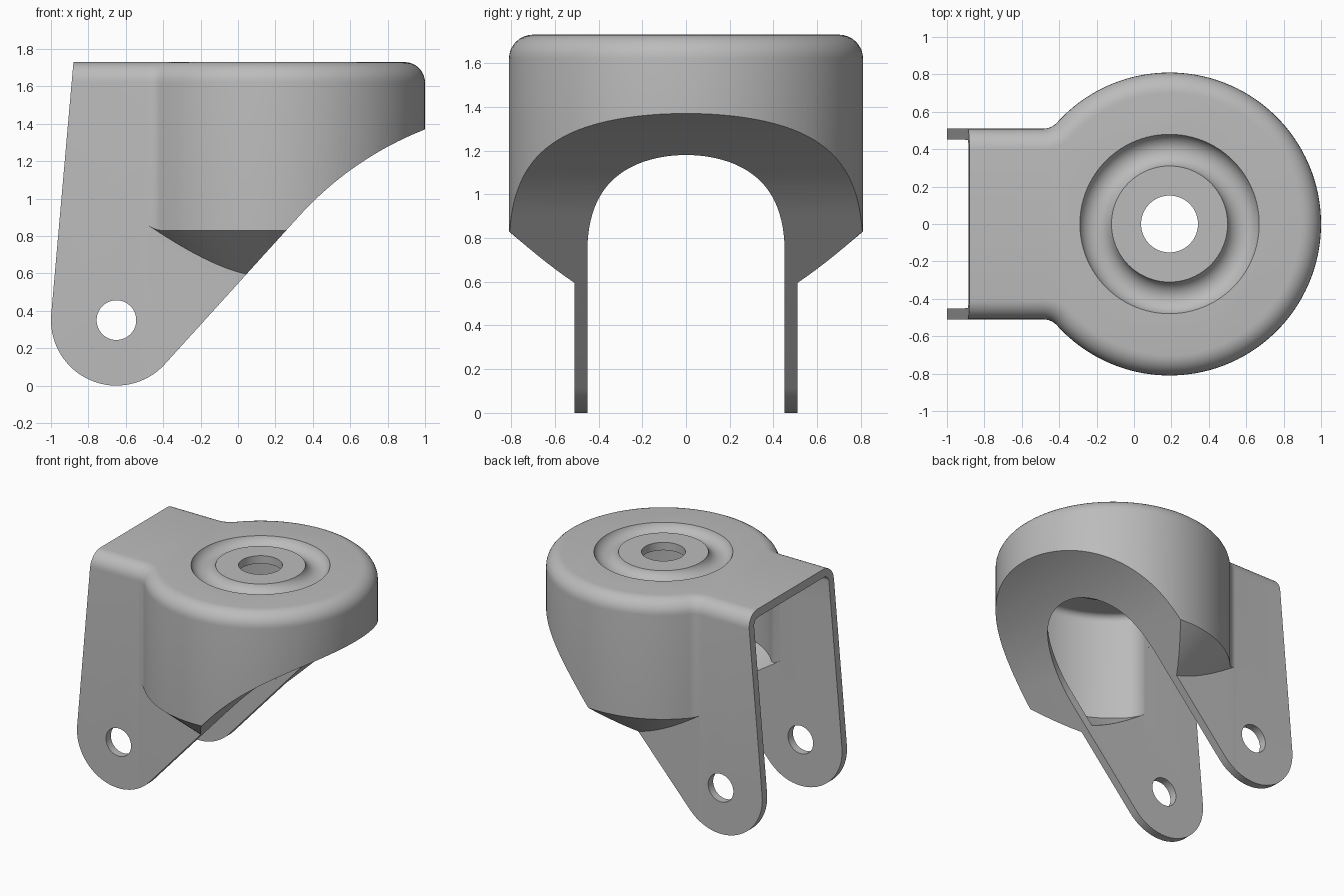
import bpy, bmesh
from math import sin, cos, atan2, hypot, sqrt, pi, radians

if "Cube" in bpy.data.objects:
    bpy.data.objects.remove(bpy.data.objects["Cube"])

AXIS, RADIUS, HALF, TOP = 0.19, 0.81, 0.51, 1.73
THICK, ROUND, BLEND = 0.06, 0.11, 0.1
EPS = 0.0005


def arc(cx, cy, r, a0, a1, n):
    return [(cx + r * cos(a0 + (a1 - a0) * i / n), cy + r * sin(a0 + (a1 - a0) * i / n))
            for i in range(n + 1)]


def finish(bm, name):
    bmesh.ops.recalc_face_normals(bm, faces=bm.faces)
    mesh = bpy.data.meshes.new(name)
    bm.to_mesh(mesh)
    bm.free()
    ob = bpy.data.objects.new(name, mesh)
    bpy.context.collection.objects.link(ob)
    return ob


def loft(name, rings, clip_side=0):
    """Skin equal closed rings and cap both ends, optionally keeping one side only."""
    bm = bmesh.new()
    rows = [[bm.verts.new(p) for p in ring] for ring in rings]
    n = len(rows[0])
    for a, b in zip(rows, rows[1:]):
        for i in range(n):
            j = (i + 1) % n
            bm.faces.new((a[i], a[j], b[j], b[i]))
    bm.faces.new(rows[0])
    bm.faces.new(rows[-1])
    if clip_side:
        bmesh.ops.bisect_plane(bm, geom=bm.verts[:] + bm.edges[:] + bm.faces[:],
                               plane_co=(0, clip_side * (HALF + EPS), 0),
                               plane_no=(0, clip_side, 0), clear_inner=True)
        bmesh.ops.holes_fill(bm, edges=[e for e in bm.edges if e.is_boundary], sides=0)
    return finish(bm, name)


def side_prism(name, pts):
    return loft(name, [[(x, y, z) for x, z in pts] for y in (-1.2, 1.2)])


def combine(target, cutter, operation="DIFFERENCE"):
    mod = target.modifiers.new("cut", "BOOLEAN")
    mod.operation, mod.solver, mod.object = operation, "EXACT", cutter
    bpy.ops.object.select_all(action="DESELECT")
    bpy.context.view_layer.objects.active = target
    target.select_set(True)
    bpy.ops.object.modifier_apply(modifier=mod.name)
    bpy.data.objects.remove(cutter)


def plan(off):
    """Keyhole outline seen from above: round head blended into a straight neck."""
    r, h, f = RADIUS - off, HALF - off, BLEND + off
    cy = HALF + BLEND
    cx = AXIS - sqrt((RADIUS + BLEND) ** 2 - cy ** 2)
    half = [(-1.3, h)]
    half += arc(cx, cy, f, -pi / 2, atan2(-cy, AXIS - cx), 8)
    half += arc(AXIS, 0, r, atan2(cy, cx - AXIS), 0, 48)[1:]
    return half + [(x, -y) for x, y in reversed(half[:-1])]


def keyhole_block(name, off, bottom):
    """Keyhole block with a rounded top edge, inset by off."""
    rad, top = ROUND - off, TOP - off
    levels = [(off, bottom)]
    for i in range(9):
        a = i / 8 * pi / 2
        levels.append((off + rad * (1 - cos(a)), top - rad + rad * sin(a)))
    return loft(name, [[(x, y, z) for x, y in plan(o)] for o, z in levels])


def cone_block(name, lift, clip_side=0):
    """Everything under the conical underside of the head."""
    def height(r):
        return 0.83 - 0.84 * (RADIUS - r) + lift
    levels = [(1.1, -0.5), (1.1, height(1.1)), (0.01, height(0.01))]
    circle = arc(0, 0, 1, 0, 2 * pi, 128)[:-1]
    return loft(name, [[(AXIS + r * x, r * y, z) for x, y in circle] for r, z in levels], clip_side)


def lower_curve(off):
    """Arched lower edge, from the far end back to where the straight leg edge begins."""
    return arc(1.646, -0.289, 1.78 + off, radians(100), radians(137.7), 30)


def ring(name, minor):
    bpy.ops.mesh.primitive_torus_add(major_radius=0.395, minor_radius=minor, major_segments=96,
                                     minor_segments=48, location=(AXIS, 0, TOP + 0.03))
    bpy.context.object.name = name
    return bpy.context.object


def drill(name, r, depth, loc, rot=0):
    bpy.ops.mesh.primitive_cylinder_add(vertices=64, radius=r, depth=depth, location=loc,
                                        rotation=(rot, 0, 0))
    bpy.context.object.name = name
    return bpy.context.object


# Outer body: keyhole block trimmed to the leg silhouette
fork = keyhole_block("caster_fork", 0, -0.1)
PX, PZ, PR = -0.65, 0.35, 0.35
outline = lower_curve(0) + arc(PX, PZ, PR, radians(-42.3), radians(-185), 32)
outline += [(-0.856, 2.0), (1.4, 2.0)]
combine(fork, side_prism("silhouette", outline), "INTERSECT")

# Conical underside outside the two legs
for side in (-1, 1):
    combine(fork, cone_block("underside_cutter", 0, side))

# Hollow interior following the outer shape at sheet thickness
cavity = keyhole_block("cavity", THICK, 0.2)
combine(cavity, cone_block("floor_cutter", THICK * hypot(1, 0.84)))
edge = lower_curve(THICK)
ex, ez = edge[-1]
run = 1.2
edge += [(ex - run * cos(radians(47.7)), ez - run * sin(radians(47.7))),
         (-1.5, -0.3), (-1.5, 2.0), (1.5, 2.0)]
combine(cavity, side_prism("floor_limit", edge), "INTERSECT")
combine(cavity, ring("groove_underside", 0.09 + THICK))
combine(fork, cavity)

# Wheel slot between the legs
w = HALF - THICK + EPS
slot = [(-1.4, -w)] + arc(AXIS, 0, w, -pi / 2, pi / 2, 48) + [(-1.4, w)]
combine(fork, loft("wheel_slot", [[(x, y, z) for x, y in slot] for z in (-0.3, 1.45)]))

# Bearing groove, stem hole and axle holes
combine(fork, ring("bearing_groove", 0.09))
combine(fork, drill("stem_hole", 0.152, 1, (AXIS, 0, TOP)))
combine(fork, drill("axle_hole", 0.106, 3, (PX, 0, PZ), pi / 2))

# Plain grey metal
mat = bpy.data.materials.new("grey metal")
mat.use_nodes = True
grey = (0.5, 0.5, 0.5, 1)
mat.diffuse_color = grey
mat.node_tree.nodes["Principled BSDF"].inputs["Base Color"].default_value = grey
fork.data.materials.clear()
fork.data.materials.append(mat)
for poly in fork.data.polygons:
    poly.material_index = 0

bpy.ops.object.select_all(action="DESELECT")
bpy.context.view_layer.objects.active = fork
fork.select_set(True)
bpy.ops.object.shade_smooth_by_angle(angle=radians(30))
